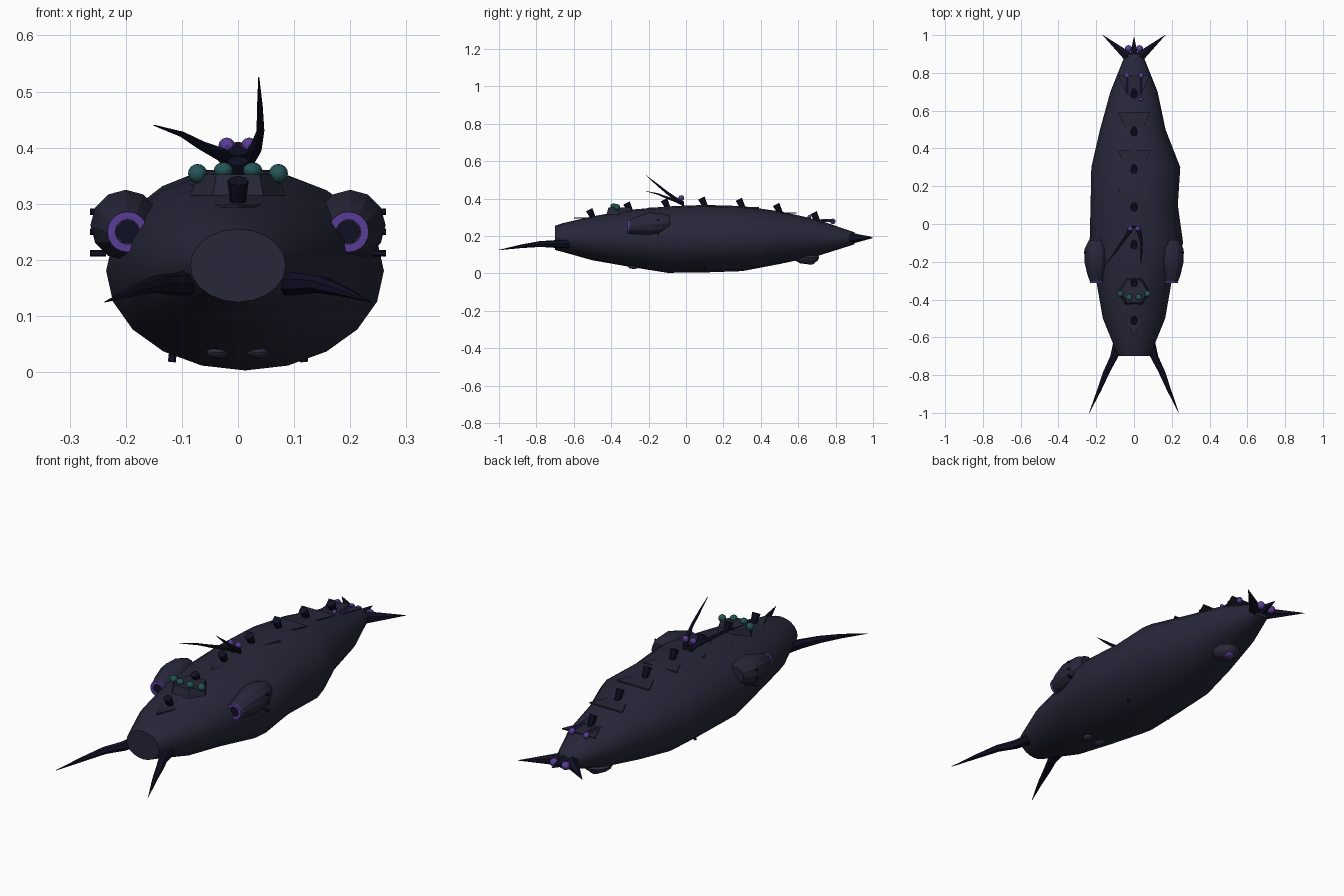
import bpy, bmesh, math
from mathutils import Vector, Matrix

if "Cube" in bpy.data.objects:
    bpy.data.objects.remove(bpy.data.objects["Cube"])


def material(name, rgb):
    m = bpy.data.materials.new(name)
    m.use_nodes = True
    m.diffuse_color = (*rgb, 1)
    m.node_tree.nodes["Principled BSDF"].inputs["Base Color"].default_value = (*rgb, 1)
    return m


HULL = material("dark navy hull", (0.02, 0.02, 0.042))
DARK = material("blackish blue horn", (0.005, 0.005, 0.018))
PURPLE = material("glowing purple", (0.1, 0.045, 0.3))
TEAL = material("teal eye", (0.018, 0.09, 0.095))
BELLY = material("dusky violet", (0.035, 0.028, 0.062))


def finish(name, bm, mat, smooth=None):
    bmesh.ops.recalc_face_normals(bm, faces=bm.faces)
    mesh = bpy.data.meshes.new(name)
    bm.to_mesh(mesh)
    bm.free()
    mesh.materials.append(mat)
    obj = bpy.data.objects.new(name, mesh)
    bpy.context.collection.objects.link(obj)
    if smooth:
        bpy.ops.object.select_all(action="DESELECT")
        obj.select_set(True)
        bpy.context.view_layer.objects.active = obj
        bpy.ops.object.shade_smooth_by_angle(angle=math.radians(smooth))
    return obj


def loft(name, sections, sides, mat, smooth=None):
    """Capped loft through ellipses facing y: (x, y, z, radius_x, radius_z)."""
    bm = bmesh.new()
    rings = []
    for x, y, z, rx, rz in sections:
        angles = [math.tau * i / sides for i in range(sides)]
        rings.append([bm.verts.new((x + rx * math.cos(a), y, z + rz * math.sin(a))) for a in angles])
    for a, b in zip(rings, rings[1:]):
        for i in range(sides):
            j = (i + 1) % sides
            bm.faces.new((a[i], a[j], b[j], b[i]))
    bm.faces.new(rings[0])
    bm.faces.new(rings[-1])
    return finish(name, bm, mat, smooth)


def ball(name, pos, size, mat, u=12, v=8):
    bm = bmesh.new()
    bmesh.ops.create_uvsphere(bm, u_segments=u, v_segments=v, radius=1)
    bmesh.ops.transform(bm, matrix=Matrix.Translation(pos) @ Matrix.Diagonal((*size, 1)), verts=bm.verts)
    return finish(name, bm, mat, 40)


def rod(name, start, end, r1, r2, mat, sides=8):
    start, end = Vector(start), Vector(end)
    bm = bmesh.new()
    bmesh.ops.create_cone(bm, cap_ends=True, segments=sides, radius1=r1, radius2=r2,
                          depth=(end - start).length)
    turn = (end - start).to_track_quat("Z", "Y").to_matrix().to_4x4()
    bmesh.ops.transform(bm, matrix=Matrix.Translation((start + end) / 2) @ turn, verts=bm.verts)
    return finish(name, bm, mat, 40)


def slab(name, outline, z, height, mat, top_scale=1.0):
    """Horizontal plate from an xy outline, optionally tapering upward."""
    bm = bmesh.new()
    n = len(outline)
    cy = sum(p[1] for p in outline) / n
    low = [bm.verts.new((x, y, z)) for x, y in outline]
    high = [bm.verts.new((x * top_scale, cy + (y - cy) * top_scale, z + height)) for x, y in outline]
    bm.faces.new(low)
    bm.faces.new(high)
    for i in range(n):
        j = (i + 1) % n
        bm.faces.new((low[i], low[j], high[j], high[i]))
    return finish(name, bm, mat)


# Hull stations: y, left edge, right edge, bottom, top
stations = [(-0.7, -0.085, 0.085, 0.125, 0.255), (-0.66, -0.1, 0.1, 0.115, 0.268),
            (-0.5, -0.165, 0.165, 0.07, 0.305), (-0.3, -0.2, 0.2, 0.035, 0.34),
            (-0.1, -0.235, 0.26, 0.003, 0.358), (0.1, -0.23, 0.232, 0.005, 0.366),
            (0.3, -0.226, 0.245, 0.012, 0.36), (0.5, -0.18, 0.167, 0.05, 0.332),
            (0.7, -0.125, 0.125, 0.092, 0.288), (0.9, -0.045, 0.045, 0.155, 0.22)]
loft("hull", [((l + r) / 2, y, (b + t) / 2, (r - l) / 2, (t - b) / 2)
              for y, l, r, b, t in stations], 20, HULL, 40)


def hull_top(y):
    for a, b in zip(stations, stations[1:]):
        if a[0] <= y <= b[0]:
            return a[4] + (b[4] - a[4]) * (y - a[0]) / (b[0] - a[0])


for side, s in (("left", 1), ("right", -1)):
    # Curved front tusks
    loft(side + "_tusk", [(s * x, y, z, rx, rz) for x, y, z, rx, rz in (
        (0.085, -0.62, 0.16, 0.026, 0.024), (0.105, -0.7, 0.157, 0.023, 0.021),
        (0.145, -0.78, 0.157, 0.019, 0.016), (0.185, -0.88, 0.145, 0.012, 0.01),
        (0.237, -1.0, 0.125, 0.001, 0.001))], 7, DARK)

    # Side pods with glowing rings and bolts
    px, pz = s * 0.2, 0.262
    loft(side + "_pod", [(px - s * 0.003, -0.305, 0.25, 0.036, 0.036), (px, -0.27, 0.255, 0.046, 0.046),
                         (px, -0.2, pz, 0.063, 0.063), (px, -0.13, pz + 0.002, 0.061, 0.059),
                         (px, -0.085, 0.272, 0.038, 0.036)], 12, HULL, 25)
    bm = bmesh.new()
    rings = []
    for r, y in ((0.036, -0.29), (0.036, -0.312), (0.022, -0.312), (0.022, -0.295)):
        made = bmesh.ops.create_circle(bm, segments=20, radius=r)["verts"]
        bmesh.ops.transform(bm, verts=made, matrix=Matrix.Translation((px - s * 0.003, y, 0.25))
                            @ Matrix.Rotation(math.pi / 2, 4, "X"))
        rings.append(made)
    for a, b in zip(rings, rings[1:] + rings[:1]):
        for i in range(20):
            j = (i + 1) % 20
            bm.faces.new((a[i], a[j], b[j], b[i]))
    finish(side + "_pod_ring", bm, PURPLE, 40)
    rod(side + "_pod_core", (px - s * 0.003, -0.29, 0.25), (px - s * 0.003, -0.307, 0.25),
        0.023, 0.02, DARK, 12)
    for i, (y, z) in enumerate(((-0.15, 0.286), (-0.15, 0.25), (-0.15, 0.212))):
        rod(f"{side}_pod_bolt_{i}", (s * 0.235, y, z), (s * 0.264, y, z), 0.006, 0.006, DARK, 6)

    # Cluster of eyes
    ball(side + "_outer_eye", (s * 0.072, -0.37, 0.354), (0.017, 0.017, 0.017), TEAL)
    ball(side + "_inner_eye", (s * 0.026, -0.388, 0.36), (0.017, 0.017, 0.014), TEAL)

    # Orbs below the feelers, tail spikes and tail orbs
    ball(side + "_feeler_orb", (s * 0.02, -0.025, 0.403), (0.015, 0.015, 0.015), PURPLE, 8, 6)
    rod(side + "_tail_spike", (s * 0.03, 0.885, 0.188), (s * 0.165, 1.0, 0.19), 0.03, 0.001, DARK, 6)
    ball(side + "_tail_orb", (s * 0.03, 0.928, 0.19), (0.019, 0.019, 0.019), PURPLE)

    # Rear dorsal barrels
    rod(side + "_barrel", (s * 0.037, 0.63, 0.275), (s * 0.037, 0.79, 0.283), 0.009, 0.006, HULL)
    for k in (-1, 1):
        rod(f"{side}_barrel_rail_{k}", (s * 0.037 + k * 0.009, 0.64, 0.284),
            (s * 0.037 + k * 0.009, 0.78, 0.288), 0.003, 0.003, PURPLE, 6)
    ball(side + "_barrel_muzzle", (s * 0.037, 0.785, 0.278), (0.015, 0.015, 0.015), PURPLE)

    # Belly domes and studs
    ball(side + "_belly_dome", (s * 0.036, -0.28, 0.036), (0.02, 0.03, 0.012), BELLY)
    rod(side + "_belly_stud", (s * 0.115, 0.1, 0.045), (s * 0.118, 0.1, 0.018), 0.007, 0.007, DARK, 6)

ball("rear_eye_orb", (0.035, 0.66, 0.302), (0.01, 0.01, 0.01), PURPLE)
rod("tail_centre_spike", (0, 0.88, 0.19), (0, 0.99, 0.195), 0.028, 0.001, DARK, 6)

# Block carrying the eyes
slab("eye_block", [(-0.085, -0.36), (-0.045, -0.425), (0.045, -0.425), (0.085, -0.36),
                   (0.045, -0.285), (-0.045, -0.285)], 0.315, 0.037, HULL, 0.85)

# Row of dorsal stubs with triangular plates
for i in range(7):
    y = -0.5 + 0.2 * i
    z = hull_top(y)
    rod(f"dorsal_stub_{i}", (0, y + 0.01, z - 0.02), (0, y - 0.018, z + 0.036), 0.012, 0.019, DARK)
    plate_z = z - 0.012
    slab(f"dorsal_plate_{i}", [(-0.085, y + 0.09), (0, y - 0.1), (0.085, y + 0.09)],
         plate_z, 0.006, HULL)

# Curved feelers on the back
loft("right_feeler", [(-0.01, -0.01, 0.37, 0.014, 0.016), (-0.03, -0.05, 0.388, 0.012, 0.012),
                      (-0.065, -0.1, 0.404, 0.009, 0.008), (-0.1, -0.15, 0.424, 0.006, 0.005),
                      (-0.15, -0.215, 0.44, 0.001, 0.001)], 6, DARK)
loft("left_feeler", [(0.012, -0.01, 0.37, 0.014, 0.016), (0.03, -0.05, 0.395, 0.012, 0.013),
                     (0.04, -0.1, 0.43, 0.007, 0.011), (0.039, -0.155, 0.475, 0.005, 0.008),
                     (0.037, -0.215, 0.525, 0.001, 0.001)], 6, DARK)

# Rear belly blister with its glowing lens
ball("belly_blister", (0, 0.645, 0.085), (0.062, 0.068, 0.036), BELLY, 10, 6)
ball("belly_lens", (0, 0.665, 0.06), (0.025, 0.025, 0.014), PURPLE)
